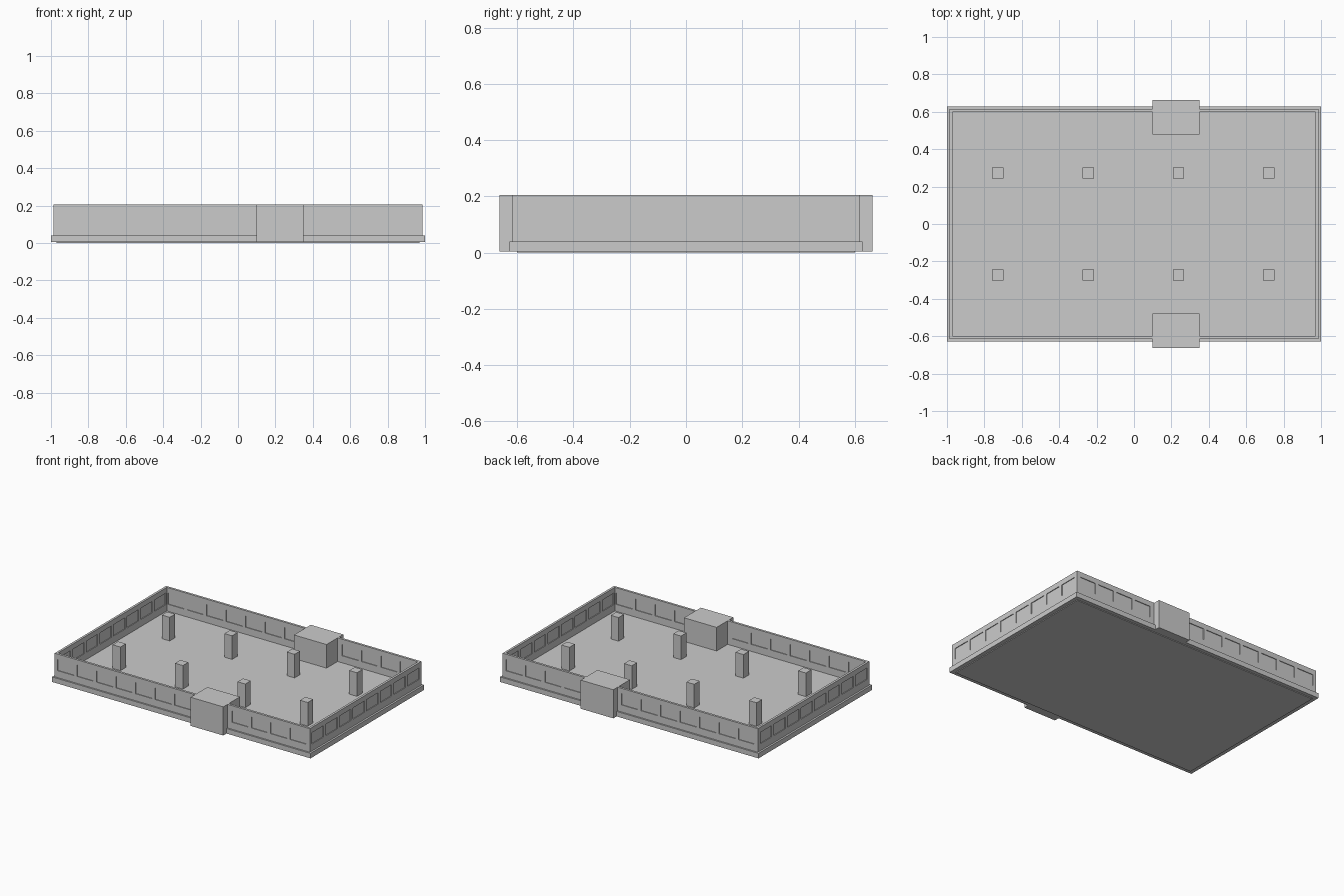
import bpy, bmesh
from mathutils import Matrix, Vector

if "Cube" in bpy.data.objects:
    bpy.data.objects.remove(bpy.data.objects["Cube"])


def add_box(bm, lo, hi):
    lo, hi = Vector(lo), Vector(hi)
    m = Matrix.Translation((lo + hi) / 2) @ Matrix.Diagonal((*(hi - lo), 1))
    bmesh.ops.create_cube(bm, size=1, matrix=m)


def finish(name, bm):
    bmesh.ops.recalc_face_normals(bm, faces=bm.faces[:])
    me = bpy.data.meshes.new(name)
    bm.to_mesh(me)
    bm.free()
    ob = bpy.data.objects.new(name, me)
    bpy.context.collection.objects.link(ob)
    return ob


def box(name, lo, hi):
    bm = bmesh.new()
    add_box(bm, lo, hi)
    return finish(name, bm)


def ring(name, outer, inner, z0, z1):
    """Rectangular frame between two half-size rectangles."""
    bm = bmesh.new()
    corners = [(-1, -1), (1, -1), (1, 1), (-1, 1)]
    loops = [[bm.verts.new((sx * h[0], sy * h[1], z)) for sx, sy in corners]
             for h, z in ((outer, z0), (outer, z1), (inner, z1), (inner, z0))]
    for k in range(4):
        a, b = loops[k], loops[(k + 1) % 4]
        for i in range(4):
            j = (i + 1) % 4
            bm.faces.new((a[i], a[j], b[j], b[i]))
    return finish(name, bm)


OX, OY, IX, IY = 0.987, 0.616, 0.971, 0.60
BOTTOM, TOP, FLOOR = 0.005, 0.205, 0.04

# Floor slab, plinth ledge and perimeter wall
box("floor_slab", (-IX, -IY, 0), (IX, IY, FLOOR))
ring("plinth_ledge", (1.0, 0.627), (OX, OY), BOTTOM, FLOOR)
wall = ring("perimeter_wall", (OX, OY), (IX, IY), BOTTOM, TOP)

# Window recesses, cut into both faces of each wall
W, Z0, Z1, DEPTH = 0.063, 0.089, 0.168, 0.005
long_centres = [-0.9 + 0.1505 * i for i in range(7)] + [0.447 + 0.1502 * i for i in range(4)]
short_centres = [-0.5265 + 0.1504 * i for i in range(8)]
bm = bmesh.new()
for s in (-1, 1):
    for a, b in ((-0.02, DEPTH), (0.016 - DEPTH, 0.036)):
        y0, y1 = sorted((s * (OY - a), s * (OY - b)))
        for c in long_centres:
            add_box(bm, (c - W, y0, Z0), (c + W, y1, Z1))
        x0, x1 = sorted((s * (OX - a), s * (OX - b)))
        for c in short_centres:
            add_box(bm, (x0, c - W, Z0), (x1, c + W, Z1))
cutter = finish("window_cutter", bm)
cutter.hide_render = True
cutter.hide_viewport = True
cut = wall.modifiers.new("window_recesses", 'BOOLEAN')
cut.operation = 'DIFFERENCE'
cut.solver = 'EXACT'
cut.object = cutter

# Entrance blocks on the front and back
for name, s in (("front_entrance_block", -1), ("back_entrance_block", 1)):
    y0, y1 = sorted((s * 0.478, s * 0.663))
    box(name, (0.098, y0, BOTTOM), (0.35, y1, TOP))

# Two rows of square columns
for row, y in (("front", -0.272), ("back", 0.272)):
    for i in range(4):
        x = -0.728 + 0.483 * i
        box(f"{row}_column_{i + 1}", (x - 0.03, y - 0.03, FLOOR), (x + 0.03, y + 0.03, TOP))
